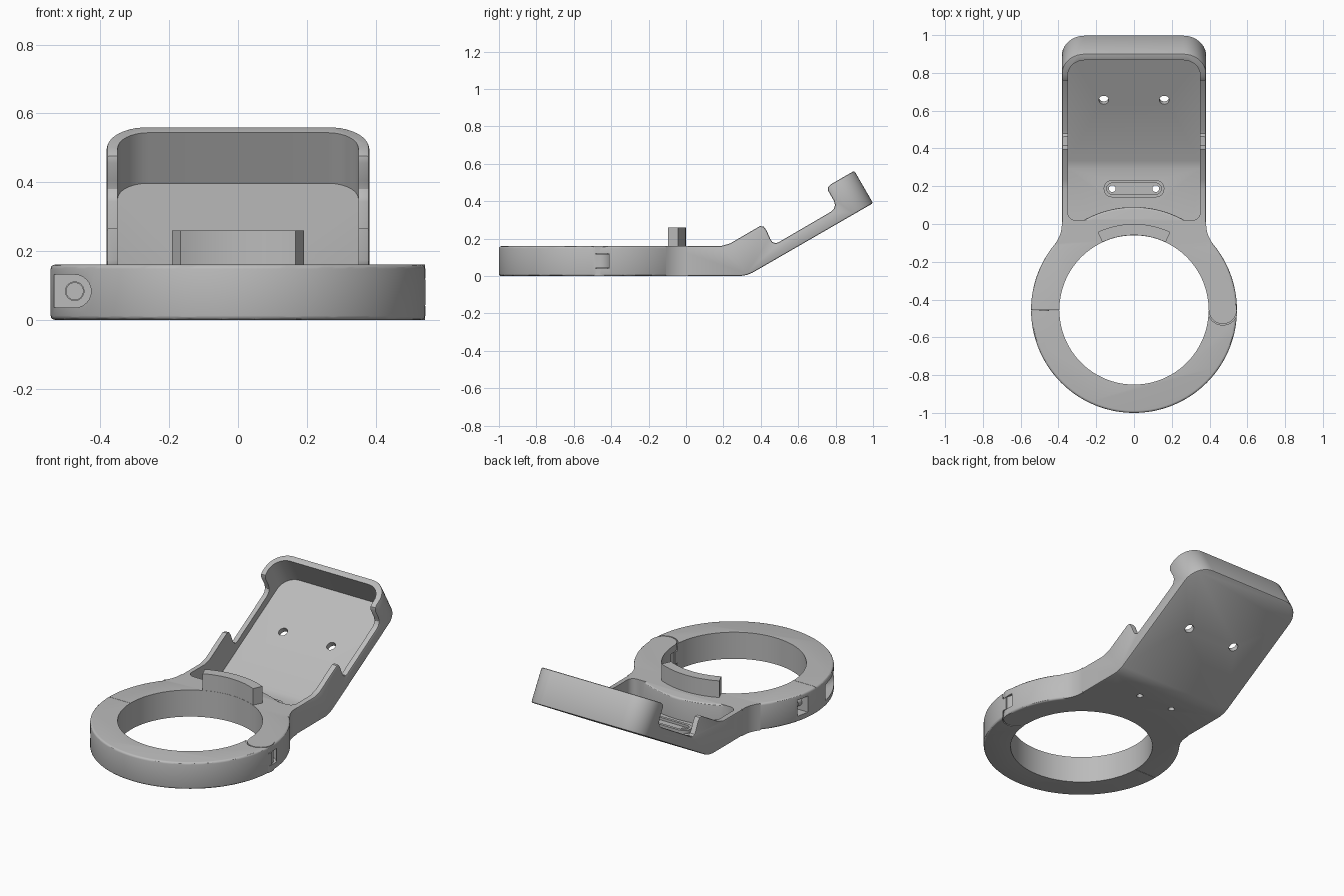
import bpy, bmesh, math
from mathutils import Matrix, Vector

if "Cube" in bpy.data.objects:
    bpy.data.objects.remove(bpy.data.objects["Cube"])

CY, R_OUT, R_IN, H = -0.455, 0.545, 0.395, 0.16   # ring centre, radii, height
HX = 0.47                                         # hinge pin position
SLOPE = math.radians(30)

grey = bpy.data.materials.new("plain grey")
grey.use_nodes = True
grey.diffuse_color = (0.5, 0.5, 0.5, 1)
grey.node_tree.nodes["Principled BSDF"].inputs["Base Color"].default_value = (0.5, 0.5, 0.5, 1)


def finish(bm, name):
    bmesh.ops.recalc_face_normals(bm, faces=bm.faces)
    mesh = bpy.data.meshes.new(name)
    bm.to_mesh(mesh)
    bm.free()
    mesh.materials.append(grey)
    ob = bpy.data.objects.new(name, mesh)
    bpy.context.collection.objects.link(ob)
    return ob


def apply(ob, mod):
    bpy.context.view_layer.objects.active = ob
    bpy.ops.object.modifier_apply(modifier=mod.name)


def combine(ob, other, operation):
    mod = ob.modifiers.new("combine", 'BOOLEAN')
    mod.operation, mod.solver, mod.object = operation, 'EXACT', other
    apply(ob, mod)
    bpy.data.objects.remove(other)


def cut(ob, *others):
    for o in others:
        combine(ob, o, 'DIFFERENCE')


def join(ob, *others):
    for o in others:
        combine(ob, o, 'UNION')


def extrude(points, vec, name, rounded=()):
    """Closed 3D outline swept along vec; rounded holds (index, radius) of swept-end side edges."""
    bm = bmesh.new()
    vec = Vector(vec)
    a = [bm.verts.new(p) for p in points]
    b = [bm.verts.new(Vector(p) + vec) for p in points]
    n = len(a)
    bm.faces.new(a)
    bm.faces.new(b[::-1])
    for i in range(n):
        bm.faces.new((a[i], b[i], b[(i + 1) % n], a[(i + 1) % n]))
    for i, radius in rounded:
        edges = [bm.edges.get((s[i], s[(i + 1) % n])) for s in (a, b)]
        bmesh.ops.bevel(bm, geom=edges, offset=radius, segments=10, profile=0.5, affect='EDGES')
    return finish(bm, name)


def side_prism(profile, half, name, rounded=()):
    return extrude([(-half, y, z) for y, z in profile], (2 * half, 0, 0), name, rounded)


def plan_prism(outline, z0, z1, name):
    return extrude([(x, y, z0) for x, y in outline], (0, 0, z1 - z0), name)


def box(x0, x1, y0, y1, z0, z1):
    return plan_prism([(x0, y0), (x1, y0), (x1, y1), (x0, y1)], z0, z1, "box")


def arc(cx, cy, r, start, end, n):
    return [(cx + r * math.cos(math.radians(start + (end - start) * i / n)),
             cy + r * math.sin(math.radians(start + (end - start) * i / n))) for i in range(n + 1)]


def cylinder(x, y, z0, z1, r, seg=48, soft=0):
    bm = bmesh.new()
    bmesh.ops.create_cone(bm, cap_ends=True, segments=seg, radius1=r, radius2=r, depth=z1 - z0,
                          matrix=Matrix.Translation((x, y, (z0 + z1) / 2)))
    if soft:
        rims = [e for e in bm.edges if any(len(f.verts) > 4 for f in e.link_faces)]
        bmesh.ops.bevel(bm, geom=rims, offset=soft, segments=3, profile=0.5, affect='EDGES')
    return finish(bm, "cylinder")


def stadium(half, r):
    return arc(half, 0, r, -90, 90, 10) + arc(-half, 0, r, 90, 270, 10)


def disc():
    return cylinder(0, CY, 0, H, R_OUT, 144, 0.012)


def hole():
    return cylinder(0, CY, -0.1, 0.5, R_IN, 144)


# Tray: side silhouette with a sloped plate, side lugs and end wall
silhouette = [(-0.1, 0), (0.29, 0), (0.325, 0.006), (0.355, 0.018), (1.0, 0.39), (0.9, 0.563),
              (0.775, 0.491), (0.76, 0.476), (0.76, 0.456), (0.79, 0.404), (0.797, 0.38), (0.79, 0.358),
              (0.775, 0.344), (0.497, 0.182), (0.48, 0.176), (0.462, 0.182), (0.45, 0.2), (0.43, 0.245),
              (0.415, 0.265), (0.395, 0.267), (0.235, 0.174), (0.185, H), (-0.1, H)]
body = side_prism(silhouette, 0.382, "holder_body", [(4, 0.12)])
soft = body.modifiers.new("soft", 'BEVEL')
soft.width, soft.segments, soft.angle_limit = 0.008, 2, math.radians(50)
apply(body, soft)

# Tray cavity with rounded corners at both ends
cavity = [(0.02, 0.03), (0.295, 0.03), (0.335, 0.041), (0.952, 0.397), (0.802, 0.657), (0.02, 0.657)]
cut(body, side_prism(cavity, 0.35, "cavity", [(3, 0.09), (5, 0.04)]))

# Ring disc and the concave necks that blend it into the tray
join(body, disc())
for s in (-1, 1):
    neck = [(0.36, -0.1), (0.36, 0.01), (0.382, 0.01)] + arc(0.552, 0, 0.17, 180, 219, 8)
    join(body, plan_prism([(s * x, y) for x, y in neck], 0, H, "neck"))
cut(body, hole(), box(-1, 1, -2, CY - 0.001, -0.1, 0.5))

# Hinge fork on the left end of the rear half
join(body, cylinder(HX, CY, 0, H, 0.074))
cut(body, cylinder(HX, CY, 0.04, 0.12, 0.085))

# Curved stop standing on the inner rim
stop = arc(0, CY, 0.455, 65, 115, 20) + arc(0, CY, R_IN + 0.001, 115, 65, 20)
join(body, plan_prism(stop, 0.1, 0.26, "stop"))

# Raised cable slot with two small through holes
slot_rim = plan_prism([(x, y + 0.187) for x, y in stadium(0.115, 0.046)], 0.02, 0.05, "slot_rim")
cut(slot_rim, plan_prism([(x, y + 0.187) for x, y in stadium(0.115, 0.03)], 0.035, 0.1, "slot"))
join(body, slot_rim)
cut(body, *[cylinder(s * 0.115, 0.187, -0.1, 0.1, 0.018, 24) for s in (-1, 1)])

# Screw holes square to the sloped plate
for s in (-1, 1):
    screw = cylinder(0, 0, -0.1, 0.1, 0.026, 24)
    screw.data.transform(Matrix.Translation((s * 0.16, 0.66, 0.22)) @ Matrix.Rotation(SLOPE, 4, 'X'))
    cut(body, screw)

# Front half of the ring with a hinge tongue
clamp = disc()
clamp.name = "front_clamp"
cut(clamp, hole(), box(-1, 1, CY - 0.003, 2, -0.1, 0.5),
    cylinder(HX, CY, -0.1, 0.043, 0.08), cylinder(HX, CY, 0.117, 0.3, 0.08))
join(clamp, cylinder(HX, CY, 0.043, 0.117, 0.07))


# Closing screw pockets and bore on the right end of both halves
def pocket(y0, y1):
    shape = arc(-0.475, 0.083, 0.048, -90, 90, 12) + [(-0.7, 0.131), (-0.7, 0.035)]
    return extrude([(x, y0, z) for x, z in shape], (0, y1 - y0, 0), "pocket")


def bore():
    b = cylinder(0, 0, -0.12, 0.12, 0.027, 32)
    b.data.transform(Matrix.Translation((-0.475, CY, 0.083)) @ Matrix.Rotation(math.pi / 2, 4, 'X'))
    return b


cut(clamp, pocket(-1.2, -0.56), bore())
cut(body, box(-0.7, -0.435, -0.385, -0.31, 0.035, 0.131), bore())

# Screw filling the bore
pin = bore()
pin.name = "closing_screw"
pin.data.transform(Matrix.Translation((-0.475, CY, 0.083)) @ Matrix.Diagonal((0.95, 0.85, 0.95, 1))
                   @ Matrix.Translation((0.475, -CY, -0.083)))

for ob in (body, clamp, pin):
    bpy.ops.object.select_all(action='DESELECT')
    ob.select_set(True)
    bpy.context.view_layer.objects.active = ob
    bpy.ops.object.shade_smooth_by_angle(angle=math.radians(30))
